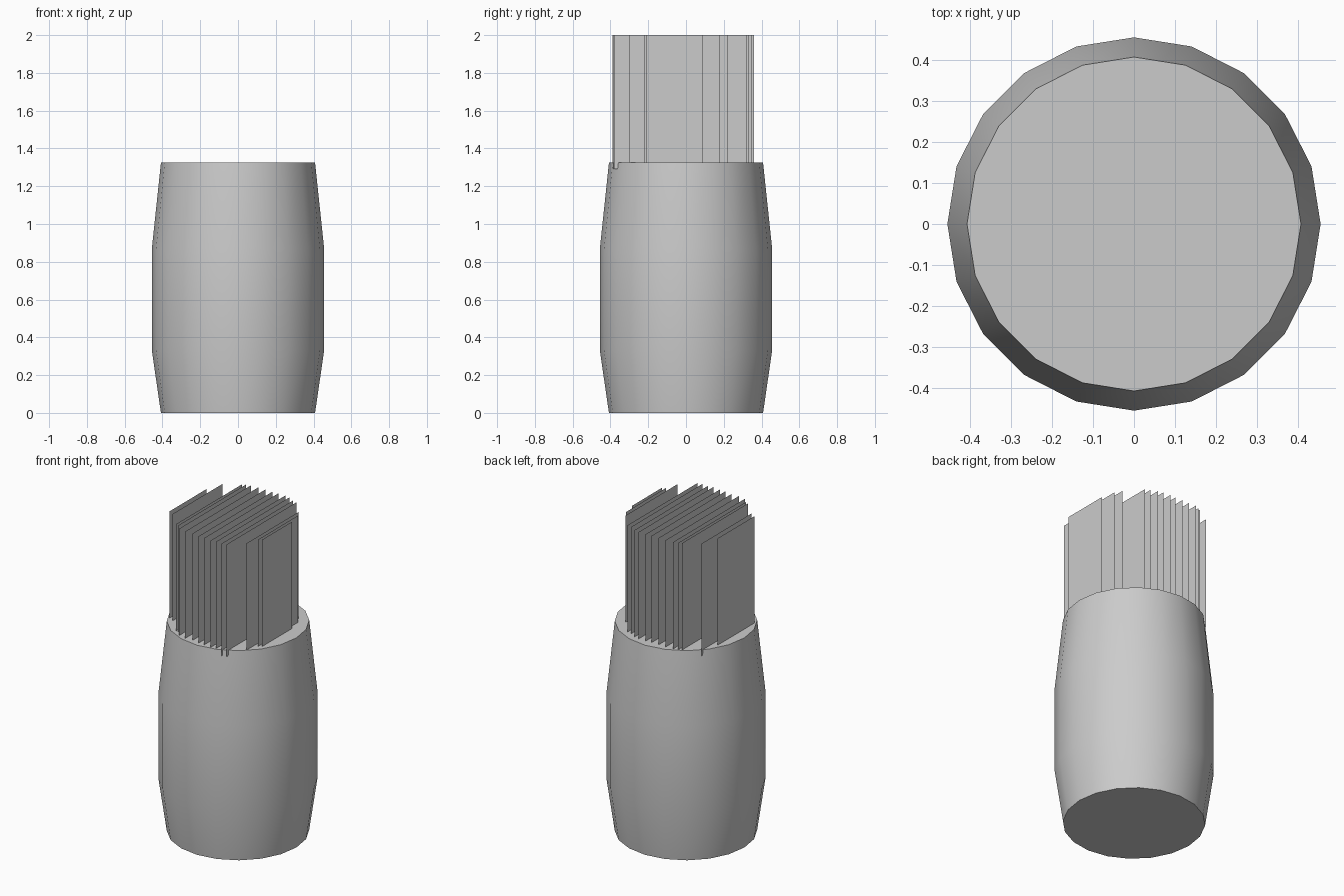
import bpy, bmesh, math

if "Cube" in bpy.data.objects:
    bpy.data.objects.remove(bpy.data.objects["Cube"])

SIDES = 20


def make_object(name, bm):
    mesh = bpy.data.meshes.new(name)
    bm.to_mesh(mesh)
    bm.free()
    obj = bpy.data.objects.new(name, mesh)
    bpy.context.collection.objects.link(obj)
    return obj


# Barrel: tapered ends, straight middle, closed top and bottom
profile = [(0.408, 0), (0.456, 0.33), (0.456, 0.87), (0.408, 1.325)]
bm = bmesh.new()
rings = [[bm.verts.new((r * math.cos(math.tau * i / SIDES),
                        r * math.sin(math.tau * i / SIDES), z))
          for i in range(SIDES)] for r, z in profile]
for low, high in zip(rings, rings[1:]):
    for i in range(SIDES):
        j = (i + 1) % SIDES
        bm.faces.new((low[i], low[j], high[j], high[i])).smooth = True
bm.faces.new(rings[0][::-1])
bm.faces.new(rings[-1])
barrel = make_object("barrel", bm)
bpy.context.view_layer.objects.active = barrel
barrel.select_set(True)
bpy.ops.object.shade_smooth_by_angle(angle=math.radians(35))

# Upright sheets packed in the barrel: x position, front edge, back edge
sheets = [
    (-0.34, -0.20, 0.17), (-0.305, -0.22, 0.28), (-0.21, -0.32, 0.34),
    (-0.19, -0.33, 0.35), (-0.16, -0.36, 0.36), (-0.11, -0.37, 0.36),
    (-0.06, -0.37, 0.36), (-0.01, -0.38, 0.36), (0.03, -0.38, 0.36),
    (0.08, -0.39, 0.36), (0.114, -0.385, 0.35), (0.155, -0.385, 0.33),
    (0.185, -0.38, 0.32), (0.27, -0.30, 0.22), (0.295, -0.22, 0.18),
    (0.315, -0.21, 0.09),
]
bm = bmesh.new()
for x, y0, y1 in sheets:
    bm.faces.new([bm.verts.new((x, y, z)) for y, z in
                  ((y0, 1.29), (y1, 1.29), (y1, 2.0), (y0, 2.0))])
make_object("paper_sheets", bm)
